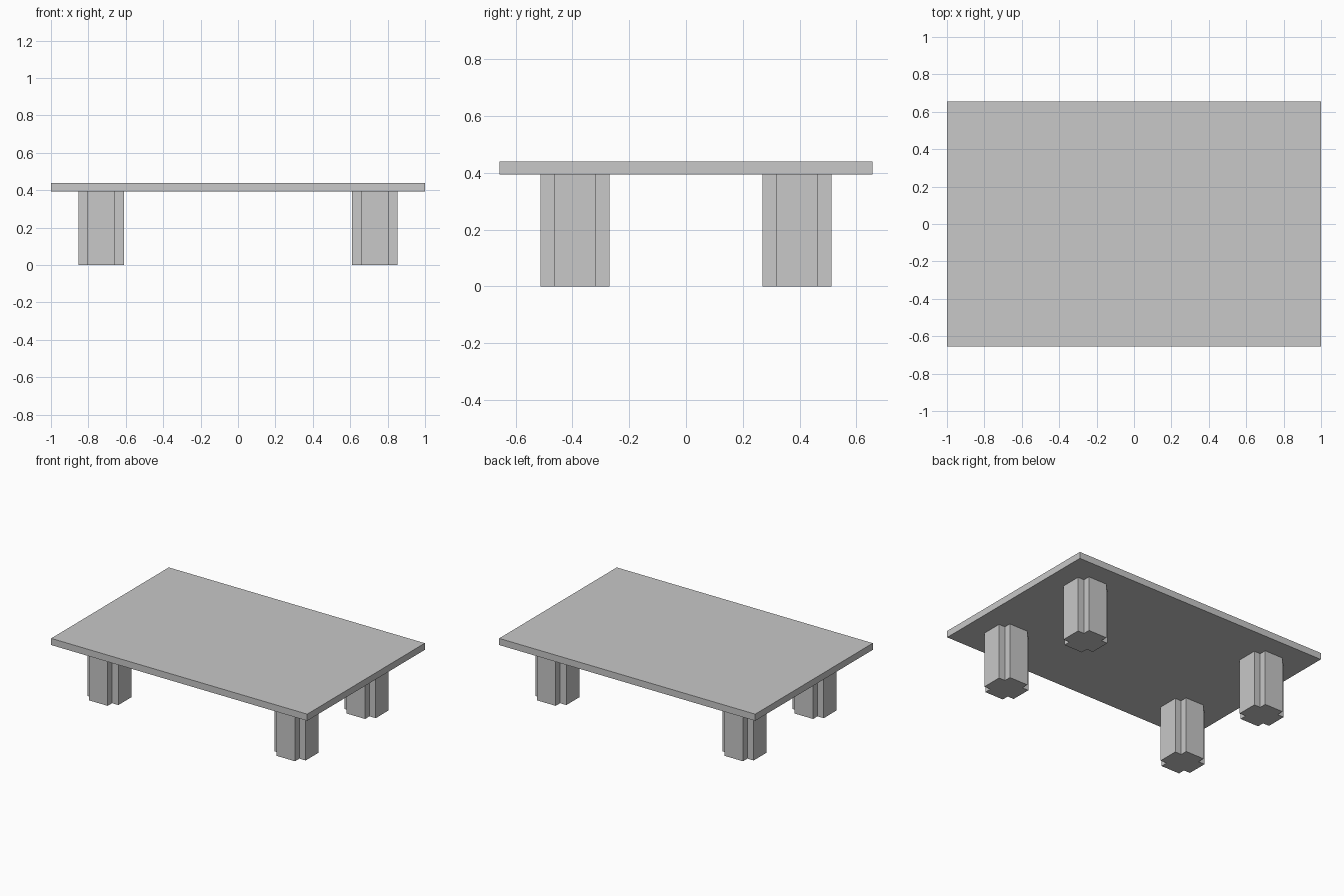
import bpy
import bmesh

old = bpy.data.objects.get("Cube")
if old:
    bpy.data.objects.remove(old, do_unlink=True)

TOP_HALF_X, TOP_HALF_Y = 1.0, 0.656
LEG_HEIGHT, HEIGHT = 0.393, 0.44
LEG_X, LEG_Y = 0.7315, 0.391
LEG_HALF, ARM_HALF = 0.1215, 0.0725

grey = bpy.data.materials.new("plain grey")
grey.use_nodes = True
colour = (0.58, 0.58, 0.58, 1)
grey.diffuse_color = colour
grey.node_tree.nodes["Principled BSDF"].inputs["Base Color"].default_value = colour


def prism(name, outline, z0, z1, location=(0, 0, 0)):
    """Extrude a flat outline upward into a closed solid."""
    bm = bmesh.new()
    base = bm.faces.new([bm.verts.new((x, y, z0)) for x, y in outline])
    result = bmesh.ops.extrude_face_region(bm, geom=[base], use_keep_orig=True)
    raised = [v for v in result["geom"] if isinstance(v, bmesh.types.BMVert)]
    bmesh.ops.translate(bm, verts=raised, vec=(0, 0, z1 - z0))
    bmesh.ops.recalc_face_normals(bm, faces=bm.faces)
    mesh = bpy.data.meshes.new(name)
    bm.to_mesh(mesh)
    bm.free()
    mesh.materials.append(grey)
    obj = bpy.data.objects.new(name, mesh)
    obj.location = location
    bpy.context.collection.objects.link(obj)
    return obj


# Rectangular slab top
corners = [(-1, -1), (1, -1), (1, 1), (-1, 1)]
prism("table_top", [(x * TOP_HALF_X, y * TOP_HALF_Y) for x, y in corners],
      LEG_HEIGHT, HEIGHT)

# Cross-shaped leg section: one notched corner turned through four quarters
cross = []
corner = [(LEG_HALF, ARM_HALF), (ARM_HALF, ARM_HALF), (ARM_HALF, LEG_HALF)]
for quarter in range(4):
    cross += corner
    corner = [(-y, x) for x, y in corner]

# Four legs
for side, sx in (("right", -1), ("left", 1)):
    for end, sy in (("front", -1), ("back", 1)):
        prism(f"{end}_{side}_leg", cross, 0, LEG_HEIGHT,
              (sx * LEG_X, sy * LEG_Y, 0))
